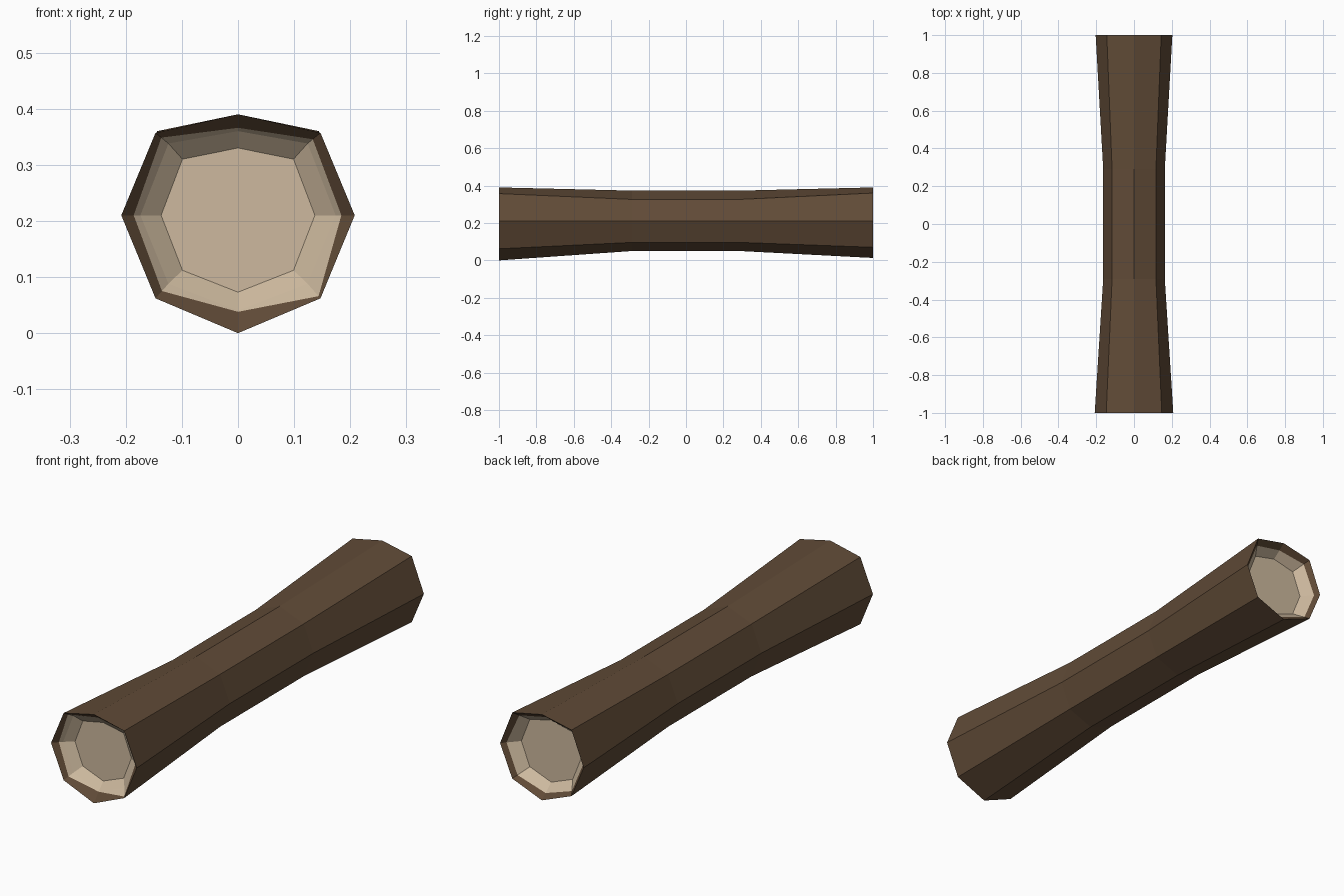
import bpy, bmesh, math

if "Cube" in bpy.data.objects:
    bpy.data.objects.remove(bpy.data.objects["Cube"])


def material(name, rgb):
    m = bpy.data.materials.new(name)
    m.diffuse_color = (*rgb, 1)
    m.use_nodes = True
    m.node_tree.nodes["Principled BSDF"].inputs["Base Color"].default_value = m.diffuse_color
    return m


bark = material("dark bark", (0.118, 0.070, 0.038))
wood = material("pale wood", (0.61, 0.485, 0.342))
CZ = 0.21


def octagon(y, rx, diag, top, bottom, dz_top, dz_bot):
    """Eight-sided cross-section: side radius, diagonal x, and heights from the core."""
    pts = [(rx, 0), (diag, dz_top), (0, top), (-diag, dz_top),
           (-rx, 0), (-diag, -dz_bot), (0, -bottom), (diag, -dz_bot)]
    return [(x, y, CZ + z) for x, z in pts]


def blend(a, b, fractions):
    return [tuple(p + (q - p) * f for p, q in zip(u, v))
            for u, v, f in zip(a, b, fractions)]


# Waisted outer shell
front_rim = octagon(-1.0, 0.208, 0.147, 0.18, 0.21, 0.147, 0.148)
back_rim = octagon(1.0, 0.203, 0.144, 0.18, 0.197, 0.15, 0.14)
waist = [octagon(y, 0.163, 0.116, 0.163, 0.16, 0.116, 0.114) for y in (-0.29, 0.29)]

# Dished ends: two steps at the front, one at the back
front_step = octagon(-0.965, 0.174, 0.124, 0.15, 0.17, 0.128, 0.122)
front_core = octagon(-0.935, 0.137, 0.099, 0.12, 0.137, 0.1, 0.098)
back_core = octagon(0.935, 0.145, 0.104, 0.13, 0.142, 0.106, 0.102)
# Uneven line where bark gives way to bare wood
front_edge = blend(front_rim, front_step, [.7, .6, .8, .45, .65, .5, .95, .15])
back_edge = blend(back_rim, back_core, [.3, .4, .45, .35, .3, .3, .4, .3])

loops = [front_core, front_step, front_edge, front_rim, *waist,
         back_rim, back_edge, back_core]
pale_bands = (0, 1, 7)

bm = bmesh.new()
rings = [[bm.verts.new(p) for p in loop] for loop in loops]
for k, (a, b) in enumerate(zip(rings, rings[1:])):
    for i in range(8):
        j = (i + 1) % 8
        f = bm.faces.new((a[i], a[j], b[j], b[i]))
        f.material_index = 1 if k in pale_bands else 0
for ring in (rings[0], rings[-1]):
    bm.faces.new(ring).material_index = 1
bmesh.ops.recalc_face_normals(bm, faces=bm.faces[:])

mesh = bpy.data.meshes.new("log")
bm.to_mesh(mesh)
bm.free()
mesh.materials.append(bark)
mesh.materials.append(wood)
bpy.context.collection.objects.link(bpy.data.objects.new("log", mesh))
